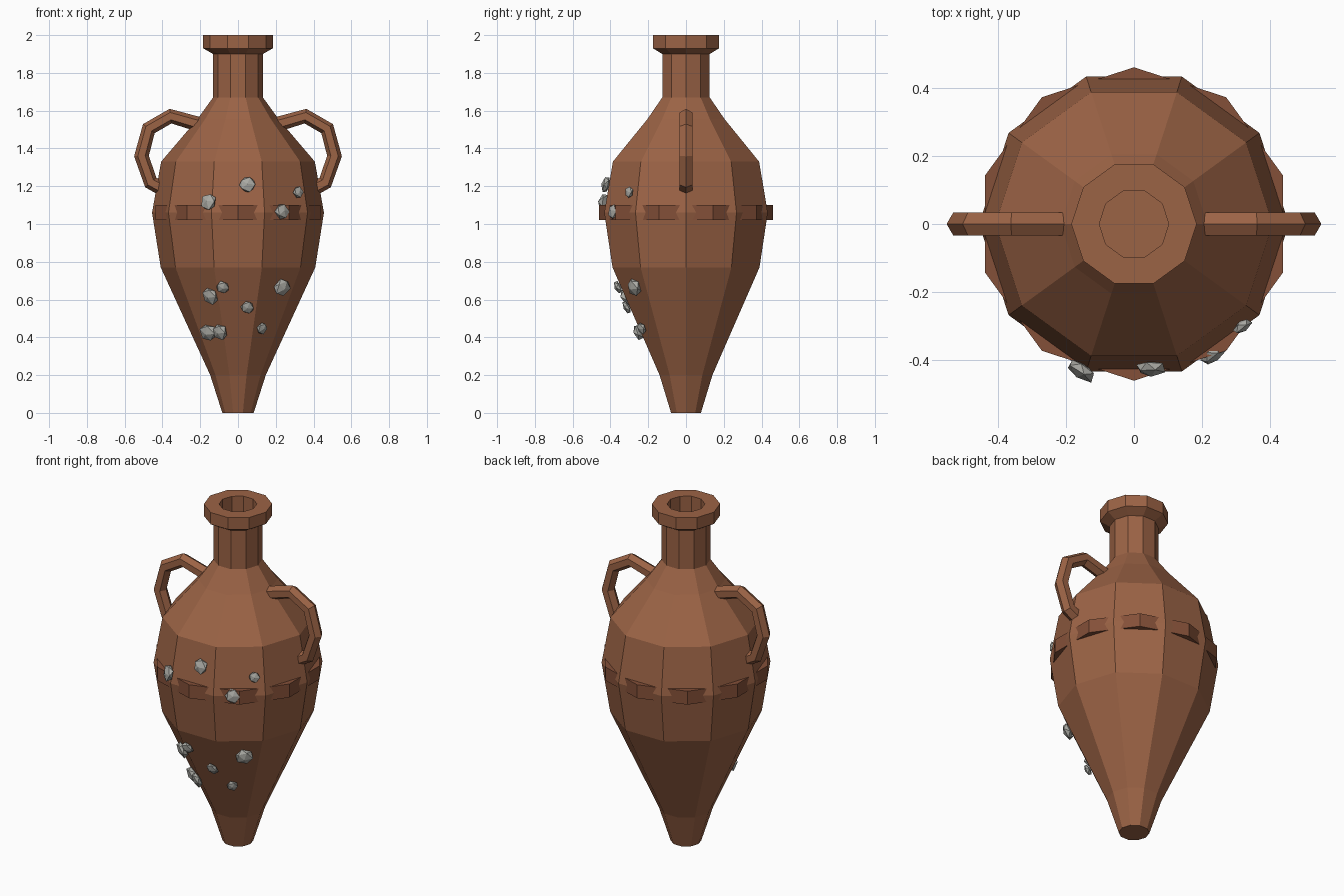
import bpy, bmesh, math, random
from mathutils import Vector
from mathutils.bvhtree import BVHTree

if "Cube" in bpy.data.objects:
    bpy.data.objects.remove(bpy.data.objects["Cube"])

random.seed(4)
SIDES = 10


def material(name, rgb):
    m = bpy.data.materials.new(name)
    m.diffuse_color = (*rgb, 1)
    m.use_nodes = True
    m.node_tree.nodes["Principled BSDF"].inputs["Base Color"].default_value = m.diffuse_color
    return m


clay = material("clay", (0.33, 0.125, 0.06))
dark_clay = material("dark_clay", (0.23, 0.08, 0.04))
stone = material("stone", (0.40, 0.40, 0.37))


def finish(name, bm, mat):
    bmesh.ops.recalc_face_normals(bm, faces=bm.faces)
    me = bpy.data.meshes.new(name)
    bm.to_mesh(me)
    me.materials.append(mat)
    ob = bpy.data.objects.new(name, me)
    bpy.context.collection.objects.link(ob)
    return ob


def bridge(bm, a, b):
    n = len(a)
    for i in range(n):
        bm.faces.new((a[i], a[(i + 1) % n], b[(i + 1) % n], b[i]))


def lathe(profile, turn=0.0, closed=False):
    """Spin (radius, z) points into a ten-sided solid."""
    bm = bmesh.new()
    rings = []
    for r, z in profile:
        angles = [turn + math.tau * i / SIDES for i in range(SIDES)]
        rings.append([bm.verts.new((r * math.cos(t), r * math.sin(t), z)) for t in angles])
    for a, b in zip(rings, rings[1:]):
        bridge(bm, a, b)
    if closed:
        bridge(bm, rings[-1], rings[0])
    else:
        bm.faces.new(rings[0])
        bm.faces.new(rings[-1])
    return bm


# Jar body with neck, lip and hollow mouth
body = lathe([(0.083, 0), (0.147, 0.2), (0.409, 0.77), (0.455, 1.06), (0.407, 1.33),
              (0.215, 1.555), (0.132, 1.67), (0.132, 1.9), (0.184, 1.93), (0.184, 2.0),
              (0.102, 2.0), (0.102, 1.7)])
finish("jar_body", body, clay)
surface = BVHTree.FromBMesh(body)

# Belt ring, turned half a side so only its corners poke out of the body
finish("belt_ring", lathe([(0.40, 1.02), (0.46, 1.02), (0.46, 1.10), (0.40, 1.10)],
                          math.pi / SIDES, True), dark_clay)


# Handles: hexagonal tube swept along a path in the xz plane
PATH = [Vector(p) for p in ((0.215, 1.53), (0.357, 1.571), (0.472, 1.505),
                            (0.511, 1.36), (0.462, 1.22), (0.405, 1.19))]


def handle(name, side):
    bm = bmesh.new()
    rings = []
    for i, p in enumerate(PATH):
        d1 = (p - PATH[max(i - 1, 0)]).normalized()
        d2 = (PATH[min(i + 1, len(PATH) - 1)] - p).normalized()
        d = (d1 + d2).normalized()
        n = Vector((-d.y, d.x))
        ring = []
        for k in range(6):
            a = math.tau * k / 6
            q = p + n * 0.039 * math.cos(a)
            ring.append(bm.verts.new((side * q.x, 0.039 * math.sin(a), q.y)))
        rings.append(ring)
    for a, b in zip(rings, rings[1:]):
        bridge(bm, a, b)
    bm.faces.new(rings[0])
    bm.faces.new(rings[-1])
    finish(name, bm, clay)


handle("handle_right", 1)
handle("handle_left", -1)

# Barnacle lumps on the front: x, z, radius
LUMPS = [(-0.145, 1.115, 0.048), (0.05, 1.205, 0.044), (0.31, 1.165, 0.032),
         (0.225, 1.065, 0.043), (-0.14, 0.625, 0.048), (-0.08, 0.67, 0.037),
         (0.225, 0.67, 0.048), (0.05, 0.565, 0.037), (0.12, 0.455, 0.034),
         (-0.15, 0.43, 0.05), (-0.088, 0.435, 0.046)]
for i, (x, z, r) in enumerate(LUMPS):
    hit, normal, _, _ = surface.ray_cast(Vector((x, -2, z)), Vector((0, 1, 0)))
    if normal.y > 0:
        normal = -normal
    spin = normal.to_track_quat('Z', 'Y')
    bm = bmesh.new()
    bmesh.ops.create_icosphere(bm, subdivisions=1, radius=r)
    for v in bm.verts:
        v.co *= random.uniform(0.9, 1.12)
        v.co.z *= 0.52
        v.co = spin @ v.co + hit + normal * 0.016
    finish(f"barnacle_{i + 1}", bm, stone)
body.free()
